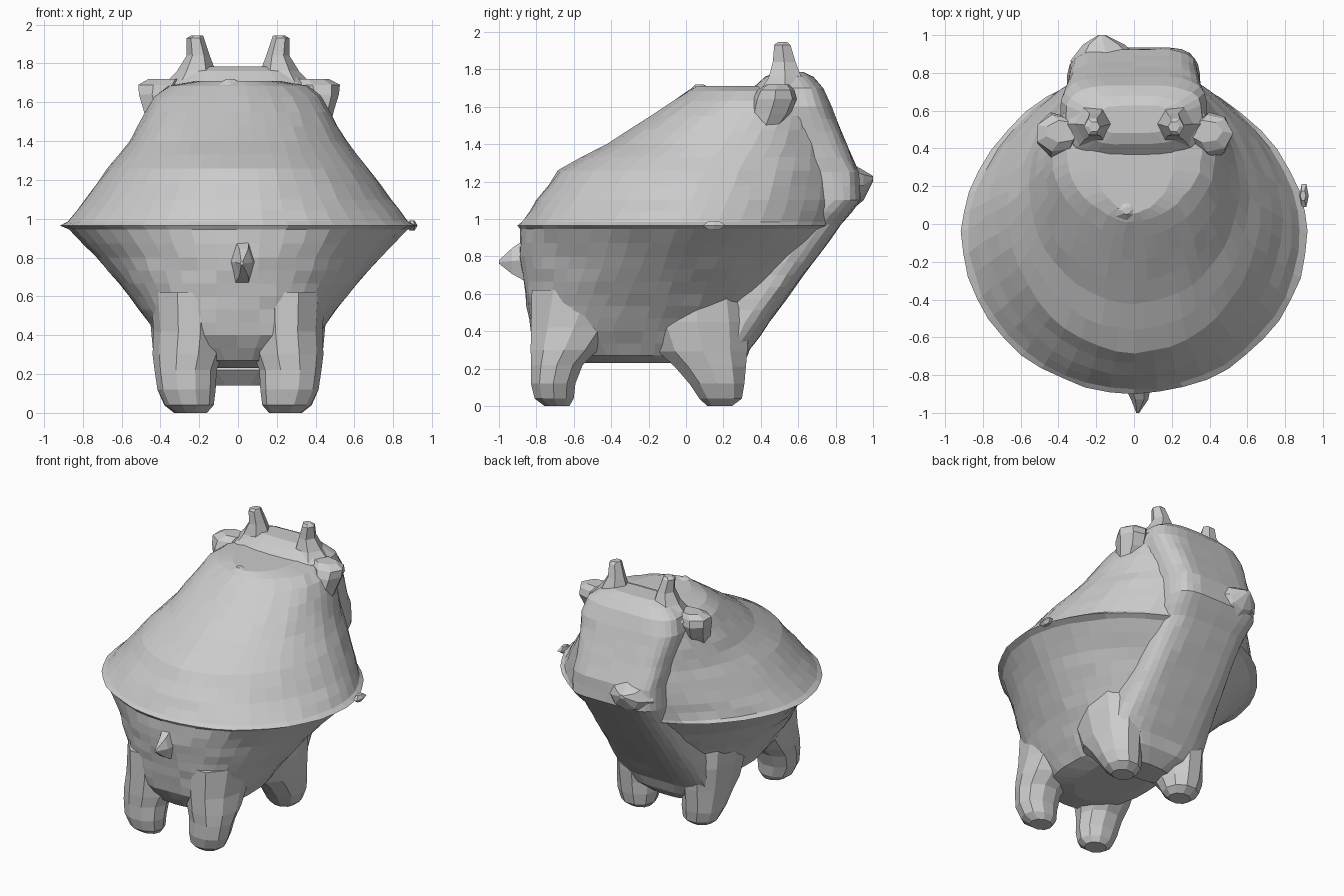
import bpy, bmesh, math, random
from mathutils import Vector

random.seed(4)


def make(name, rings):
    """Skin a list of closed rings (equal point counts) and cap both ends."""
    bm = bmesh.new()
    loops = [[bm.verts.new(p) for p in r] for r in rings]
    n = len(loops[0])
    for a, b in zip(loops, loops[1:]):
        for i in range(n):
            j = (i + 1) % n
            bm.faces.new((a[i], a[j], b[j], b[i]))
    for loop in (loops[0], loops[-1]):
        c = bm.verts.new(sum((v.co for v in loop), Vector()) / n)
        for i in range(n):
            bm.faces.new((loop[i], loop[(i + 1) % n], c))
    bmesh.ops.recalc_face_normals(bm, faces=bm.faces)
    me = bpy.data.meshes.new(name)
    bm.to_mesh(me)
    bm.free()
    ob = bpy.data.objects.new(name, me)
    bpy.context.collection.objects.link(ob)
    return ob


def section(z, w, y0, y1, nf, nb, sides=44):
    """Horizontal superellipse with separate front and back squareness."""
    pts = []
    for i in range(sides):
        a = 2 * math.pi * i / sides
        c, s = math.cos(a), math.sin(a)
        e = 2 / (nb if s > 0 else nf)
        x = w * math.copysign(abs(c) ** e, c)
        y = (y0 + y1) / 2 + (y1 - y0) / 2 * math.copysign(abs(s) ** e, s)
        pts.append(Vector((x, y, z)))
    return pts


def loft(name, prof, sides=44, jitter=0.006):
    """Loft sections, adding in-between rings and hand-sculpted unevenness."""
    rings = []
    for a, b in zip(prof, prof[1:]):
        steps = max(1, round((b[0] - a[0]) / 0.07))
        rings += [section(*[p + (q - p) * k / steps for p, q in zip(a, b)], sides)
                  for k in range(steps)]
    rings.append(section(*prof[-1], sides))
    for r in rings:
        for p in r:
            p.x += random.uniform(-jitter, jitter)
            p.y += random.uniform(-jitter, jitter)
    return make(name, rings)


def blob(name, path, sides=6):
    """Horizontal rings: (x, y, z, x radius, y radius)."""
    return make(name, [[Vector((x + rx * math.cos(2 * math.pi * i / sides),
                                y + ry * math.sin(2 * math.pi * i / sides), z))
                        for i in range(sides)] for x, y, z, rx, ry in path])


def spike(name, path, sides=6):
    """Rings facing y: (x, y, z, x radius, z radius)."""
    return make(name, [[Vector((x + rx * math.cos(2 * math.pi * i / sides), y,
                                z + rz * math.sin(2 * math.pi * i / sides)))
                        for i in range(sides)] for x, y, z, rx, rz in path])


# Body: z, half width, front y, back y, front squareness, back squareness
loft("body", [
    (0.23, 0.20, -0.55, 0.20, 2.2, 2.0),
    (0.27, 0.32, -0.74, 0.26, 2.6, 2.0),
    (0.40, 0.41, -0.83, 0.38, 3.0, 1.9),
    (0.60, 0.56, -0.86, 0.53, 2.4, 1.75),
    (0.80, 0.73, -0.89, 0.68, 2.0, 1.7),
    (0.945, 0.87, -0.89, 0.79, 2.0, 1.75),
    (0.965, 0.915, -0.90, 0.82, 2.0, 1.8),
    (0.985, 0.88, -0.88, 0.83, 2.0, 1.75),
    (1.10, 0.79, -0.80, 0.87, 2.0, 1.7),
    (1.26, 0.67, -0.68, 0.87, 2.0, 1.75),
    (1.33, 0.61, -0.56, 0.85, 2.0, 1.8),
    (1.40, 0.56, -0.42, 0.83, 2.0, 1.9),
    (1.55, 0.475, -0.19, 0.78, 2.0, 2.1),
    (1.63, 0.43, -0.07, 0.75, 1.9, 2.3),
    (1.685, 0.36, 0.01, 0.72, 1.8, 2.4),
    (1.71, 0.22, 0.06, 0.66, 1.8, 2.2),
])

# Flat-backed column running from the rear legs up through the face
loft("face_panel", [
    (0.14, 0.16, 0.02, 0.22, 3, 3),
    (0.22, 0.30, -0.05, 0.31, 3, 3),
    (0.30, 0.38, 0.0, 0.34, 3, 3.2),
    (0.45, 0.37, 0.0, 0.45, 3, 3.5),
    (0.70, 0.35, 0.1, 0.63, 3, 4),
    (0.97, 0.34, 0.2, 0.83, 3, 4),
    (1.10, 0.355, 0.3, 0.935, 3, 5),
    (1.25, 0.345, 0.3, 0.925, 3, 5),
    (1.40, 0.36, 0.3, 0.86, 3, 4.5),
    (1.60, 0.39, 0.3, 0.78, 3, 4),
    (1.70, 0.36, 0.36, 0.735, 3, 3.5),
    (1.76, 0.28, 0.42, 0.68, 3, 3),
    (1.785, 0.19, 0.48, 0.63, 3, 3),
], 28, 0.004)

# Pinched peak on the dome
blob("dome_peak", [(-0.04, 0.10, 1.67, 0.12, 0.10), (-0.04, 0.07, 1.72, 0.02, 0.02)], 8)

for s, side in ((-1, "left"), (1, "right")):
    # Legs flare smoothly into the belly and flanks
    blob("front_leg_" + side, [
        (s * 0.24, -0.69, 0.00, 0.08, 0.07), (s * 0.25, -0.705, 0.04, 0.125, 0.11),
        (s * 0.265, -0.71, 0.12, 0.15, 0.125), (s * 0.27, -0.69, 0.22, 0.16, 0.145),
        (s * 0.26, -0.65, 0.30, 0.18, 0.19), (s * 0.25, -0.60, 0.42, 0.185, 0.24),
        (s * 0.25, -0.52, 0.62, 0.20, 0.32)], 10)
    blob("back_leg_" + side, [
        (s * 0.25, 0.18, 0.00, 0.08, 0.07), (s * 0.255, 0.185, 0.04, 0.125, 0.12),
        (s * 0.265, 0.165, 0.12, 0.15, 0.155), (s * 0.27, 0.13, 0.21, 0.155, 0.20),
        (s * 0.27, 0.09, 0.29, 0.165, 0.25), (s * 0.27, 0.06, 0.45, 0.18, 0.29),
        (s * 0.27, 0.06, 0.62, 0.18, 0.26)], 10)
    # Horns with a wide base, and stubby ears below them
    blob("horn_" + side, [
        (s * 0.22, 0.53, 1.66, 0.19, 0.17), (s * 0.215, 0.53, 1.76, 0.10, 0.10),
        (s * 0.205, 0.525, 1.84, 0.06, 0.07), (s * 0.22, 0.515, 1.93, 0.045, 0.05),
        (s * 0.21, 0.515, 1.945, 0.03, 0.03)])
    blob("ear_" + side, [
        (s * 0.40, 0.41, 1.46, 0.07, 0.07), (s * 0.41, 0.45, 1.56, 0.085, 0.11),
        (s * 0.42, 0.475, 1.64, 0.10, 0.12), (s * 0.41, 0.48, 1.69, 0.115, 0.10),
        (s * 0.38, 0.49, 1.72, 0.09, 0.06)], 7)

# Muzzle bump at the back, small fin-like nub at the front, knob on the rim
spike("muzzle", [(-0.14, 0.86, 1.17, 0.20, 0.14), (-0.16, 0.95, 1.18, 0.11, 0.08),
                 (-0.17, 1.0, 1.215, 0.02, 0.015)], 8)
spike("front_nub", [(0.02, -0.86, 0.78, 0.07, 0.13), (0.03, -0.93, 0.775, 0.045, 0.08),
                    (0.02, -1.0, 0.77, 0.008, 0.01)], 6)
blob("rim_knob", [(0.895, 0.15, 0.94, 0.015, 0.03), (0.90, 0.15, 0.965, 0.025, 0.07),
                  (0.895, 0.15, 0.99, 0.015, 0.03)], 6)
